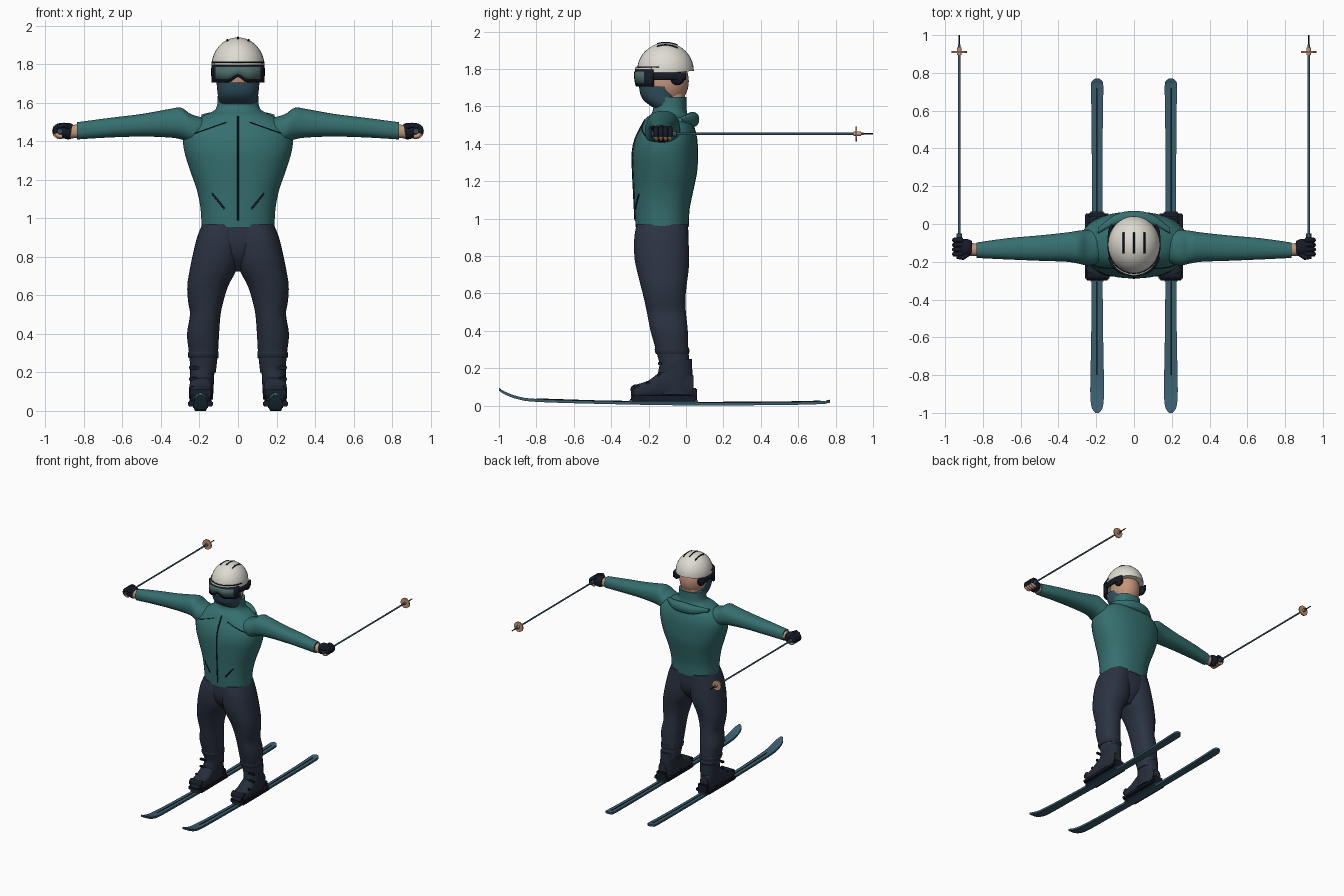
import bpy, bmesh
from math import sin, cos, pi, radians, exp
from mathutils import Vector

cube = bpy.data.objects.get("Cube")
if cube:
    bpy.data.objects.remove(cube)


def material(name, *rgb):
    m = bpy.data.materials.new(name)
    m.use_nodes = True
    m.diffuse_color = (*rgb, 1)
    bsdf = m.node_tree.nodes["Principled BSDF"]
    bsdf.inputs["Base Color"].default_value = (*rgb, 1)
    bsdf.inputs["Roughness"].default_value = 0.7
    return m


TEAL = material("jacket teal", .036, .16, .16)
NAVY = material("trouser navy", .024, .033, .055)
BOOT = material("boot slate", .018, .026, .042)
DARK = material("dark trim", .008, .011, .02)
WHITE = material("helmet white", .74, .71, .64)
SKIN = material("tan", .56, .3, .19)
BLUE = material("face cover blue", .028, .075, .11)
LENS = material("lens grey green", .07, .15, .14)
SKI = material("ski blue", .042, .11, .155)


def finish(name, mesh, mat, mirror=False, angle=40):
    ob = bpy.data.objects.new(name, mesh)
    bpy.context.collection.objects.link(ob)
    mesh.materials.clear()
    mesh.materials.append(mat)
    bpy.ops.object.select_all(action='DESELECT')
    ob.select_set(True)
    bpy.context.view_layer.objects.active = ob
    bpy.ops.object.shade_smooth_by_angle(angle=radians(angle))
    if mirror:
        ob.modifiers.new("Mirror", 'MIRROR').use_mirror_merge = False
    return ob


def from_bmesh(name, bm, mat, mirror=False):
    bmesh.ops.recalc_face_normals(bm, faces=bm.faces)
    mesh = bpy.data.meshes.new(name)
    bm.to_mesh(mesh)
    bm.free()
    return finish(name, mesh, mat, mirror)


def resample(rows, steps):
    """Smooth curve through every row of numbers."""
    rows = [Vector(r) for r in rows]
    out = []
    for i in range(len(rows) - 1):
        p, q = rows[i], rows[i + 1]
        a = rows[max(i - 1, 0)]
        b = rows[min(i + 2, len(rows) - 1)]
        for k in range(steps):
            t = k / steps
            out.append(p + (q - a) * (t / 2) + (a * 2 - p * 5 + q * 4 - b) * (t * t / 2)
                       + (p * 3 - a - q * 3 + b) * (t ** 3 / 2))
    return out + [rows[-1]]


def loft(name, mat, axis, rows, mirror=False, n=28, power=2.3, steps=4):
    """Skin rounded sections; each row is position, then low/high of both cross axes."""
    bm = bmesh.new()
    rings = []
    for t, a0, a1, b0, b1 in resample(rows, steps):
        ring = []
        for k in range(n):
            w = 2 * pi * (k + .5) / n
            c, s = cos(w), sin(w)
            u = abs(c) ** (2 / power) * (1 if c > 0 else -1)
            v = abs(s) ** (2 / power) * (1 if s > 0 else -1)
            a = (a0 + a1) / 2 + (a1 - a0) / 2 * u
            b = (b0 + b1) / 2 + (b1 - b0) / 2 * v
            ring.append(bm.verts.new({'x': (t, a, b), 'y': (a, t, b), 'z': (a, b, t)}[axis]))
        rings.append(ring)
    for r, q in zip(rings, rings[1:]):
        for k in range(n):
            bm.faces.new((r[k], r[(k + 1) % n], q[(k + 1) % n], q[k]))
    bm.faces.new(rings[0])
    bm.faces.new(rings[-1])
    return from_bmesh(name, bm, mat, mirror)


def tube(name, mat, pts, radius, mirror=False):
    cu = bpy.data.curves.new(name, 'CURVE')
    cu.dimensions = '3D'
    cu.bevel_depth, cu.bevel_resolution, cu.use_fill_caps = radius, 3, True
    sp = cu.splines.new('POLY')
    sp.points.add(len(pts) - 1)
    for p, co in zip(sp.points, pts):
        p.co = (*co, 1)
    tmp = bpy.data.objects.new(name + "_path", cu)
    bpy.context.collection.objects.link(tmp)
    dg = bpy.context.evaluated_depsgraph_get()
    mesh = bpy.data.meshes.new_from_object(tmp.evaluated_get(dg))
    bpy.data.objects.remove(tmp)
    return finish(name, mesh, mat, mirror)


def ball(name, mat, centre, radii, mirror=False, cut=None):
    bm = bmesh.new()
    bmesh.ops.create_uvsphere(bm, u_segments=32, v_segments=20, radius=1)
    for v in bm.verts:
        v.co = Vector(c + r * x for c, r, x in zip(centre, radii, v.co))
    if cut:
        bmesh.ops.bisect_plane(bm, geom=bm.verts[:] + bm.edges[:] + bm.faces[:],
                               plane_co=cut[0], plane_no=cut[1], clear_inner=True)
        bmesh.ops.holes_fill(bm, edges=[e for e in bm.edges if e.is_boundary])
    return from_bmesh(name, bm, mat, mirror)


def box(name, mat, centre, size, mirror=False, bevel=.006):
    bm = bmesh.new()
    bmesh.ops.create_cube(bm, size=1)
    for v in bm.verts:
        v.co = Vector(c + s * x for c, s, x in zip(centre, size, v.co))
    bmesh.ops.bevel(bm, geom=bm.edges[:], offset=bevel, segments=2, affect='EDGES')
    return from_bmesh(name, bm, mat, mirror)


def band(name, mat, z0, z1, rx, ry, start, end, thick, notch=0, mirror=False, power=2.5):
    """Curved upright strip around the head; angles in degrees, -90 is the face."""
    bm = bmesh.new()
    cols = []
    for k in range(25):
        w = radians(start + (end - start) * k / 24)
        c, s = cos(w), sin(w)
        x = rx * abs(c) ** (2 / power) * (1 if c > 0 else -1)
        y = -.1 + ry * abs(s) ** (2 / power) * (1 if s > 0 else -1)
        low = z0 + notch * exp(-(x / .03) ** 2)
        cols.append([bm.verts.new((x, y, low + (z1 - low) * j / 2)) for j in range(3)])
    for a, b in zip(cols, cols[1:]):
        for j in range(2):
            bm.faces.new((a[j], b[j], b[j + 1], a[j + 1]))
    ob = from_bmesh(name, bm, mat, mirror)
    mod = ob.modifiers.new("Solidify", 'SOLIDIFY')
    mod.thickness, mod.offset = thick, 0
    return ob


# Jacket
jacket = loft("jacket_body", TEAL, 'z', [
    (z, -w, w, y0, y1) for z, w, y0, y1 in (
        (.955, .19, -.27, .015), (1.05, .195, -.275, .02), (1.15, .215, -.28, .04),
        (1.25, .25, -.285, .06), (1.35, .28, -.287, .065), (1.43, .285, -.27, .06),
        (1.49, .25, -.24, .045), (1.535, .18, -.215, .025), (1.57, .115, -.18, .005),
        (1.65, .105, -.17, .002))], n=40)
loft("sleeves", TEAL, 'x', [
    (.16, -.2, -.03, 1.37, 1.52), (.24, -.22, -.03, 1.39, 1.54), (.295, -.21, -.035, 1.41, 1.575),
    (.36, -.2, -.045, 1.42, 1.568), (.5, -.195, -.06, 1.425, 1.543),
    (.67, -.188, -.075, 1.42, 1.522), (.835, -.18, -.098, 1.41, 1.5)], mirror=True)
loft("folded_hood", TEAL, 'x', [
    (-.19, -.05, -.02, 1.515, 1.54), (-.1, -.01, .05, 1.495, 1.56), (0, 0, .07, 1.49, 1.57),
    (.1, -.01, .05, 1.495, 1.56), (.19, -.05, -.02, 1.515, 1.54)])

# Zip and pocket seams laid on the jacket front
bpy.context.view_layer.update()


def seam(name, x0, z0, x1, z1, radius, mirror=True):
    pts = []
    for k in range(17):
        x, z = x0 + (x1 - x0) * k / 16, z0 + (z1 - z0) * k / 16
        hit, co, _, _ = jacket.ray_cast((x, -2, z), (0, 1, 0))
        if hit:
            pts.append(co)
    tube(name, DARK, pts, radius, mirror)


seam("front_zip", 0, .99, 0, 1.53, .005, False)
seam("hip_pocket_zips", .07, 1.05, .135, 1.13, .005)
seam("chest_pocket_seams", .06, 1.5, .23, 1.44, .003)

# Trousers
loft("trouser_seat", NAVY, 'z', [
    (.97, -.186, .186, -.266, .012), (.88, -.19, .19, -.268, .012),
    (.8, -.14, .14, -.245, -.005), (.725, -.04, .04, -.18, -.06)])
loft("trouser_legs", NAVY, 'z', [
    (.97, -.02, .186, -.264, .01), (.9, -.02, .214, -.277, .013), (.8, -.01, .238, -.277, .018),
    (.73, .008, .252, -.265, .015), (.65, .05, .264, -.245, .005), (.57, .075, .26, -.225, -.003),
    (.5, .09, .25, -.21, 0), (.4, .098, .265, -.19, .01), (.31, .103, .256, -.165, .012),
    (.2, .115, .245, -.135, .022)], mirror=True)
loft("trouser_cuffs", BOOT, 'z', [
    (.275, .102, .257, -.16, .016), (.285, .1, .26, -.165, .018),
    (.3, .1, .26, -.168, .018), (.31, .102, .257, -.166, .015)], mirror=True, steps=2)

# Boots and bindings
loft("boot_shafts", BOOT, 'z', [
    (.06, .13, .25, -.17, .035), (.15, .125, .25, -.155, .035), (.25, .12, .248, -.135, .032)],
    mirror=True)
loft("boot_feet", BOOT, 'y', [
    (-.295, .16, .235, .05, .085), (-.27, .138, .252, .04, .11), (-.2, .133, .255, .04, .135),
    (-.12, .135, .252, .04, .19), (-.03, .14, .247, .04, .2), (.04, .16, .23, .045, .16)],
    mirror=True, power=2.8)
box("boot_soles", DARK, (.195, -.12, .038), (.13, .35, .03), True)
box("binding_plates", BLUE, (.195, -.12, .022), (.08, .37, .025), True)
tube("toe_bindings", DARK, [(.14, -.27, .085), (.25, -.27, .085)], .028, True)
box("heel_bindings", DARK, (.195, .045, .06), (.09, .03, .07), True)
for z, y in ((.12, -.2), (.165, -.145), (.225, -.14)):
    box("boot_buckles", DARK, (.225, y, z), (.06, .02, .018), True, .004)

# Skis
ski = ((-1, .01, .088), (-.97, .03, .068), (-.9, .037, .042), (-.8, .036, .028), (-.5, .031, .018),
       (0, .028, .009), (.5, .03, .011), (.72, .033, .016), (.755, .028, .021), (.77, .01, .024))
loft("skis", SKI, 'y', [(y, .195 - w, .195 + w, z - .008, z + .008) for y, w, z in ski],
     True, 4, 40)
tube("ski_front_grooves", DARK, [(.195, y, z + .008) for y, w, z in ski[3:6]], .003, True)
tube("ski_rear_grooves", DARK, [(.195, y, z + .008) for y, w, z in ski[5:8]], .003, True)

# Head, face cover and helmet
ball("head", SKIN, (0, -.11, 1.735), (.108, .125, .14))
loft("neck", SKIN, 'z', [(1.58, -.08, .08, -.16, -.01), (1.72, -.08, .08, -.16, 0)])
loft("face_cover", BLUE, 'z', [
    (1.59, -.09, .09, -.17, -.04), (1.625, -.102, .102, -.22, -.045),
    (1.66, -.108, .108, -.243, -.05), (1.705, -.112, .112, -.252, -.06)], power=2.4)
H, R = Vector((0, -.11, 1.79)), Vector((.138, .152, .15))
ball("helmet", WHITE, H, R, cut=((0, -.11, 1.775), (0, -.1, 1)))
band("helmet_rim", DARK, 1.808, 1.814, .139, .16, -165, -15, .008, power=2.1)
band("helmet_peak", WHITE, 1.796, 1.808, .136, .166, -150, -30, .012, power=2.1)
for x in (-.055, 0, .055):
    pts = []
    for k in range(9):
        y = -.045 - .11 * k / 8
        top = (1 - (x / R.x) ** 2 - ((y - H.y) / R.y) ** 2) ** .5
        pts.append((x, y, H.z + R.z * top))
    tube("helmet_vent", DARK, pts, .005)

# Goggles
band("goggle_frame", DARK, 1.705, 1.797, .136, .162, -158, -22, .022, .03)
band("goggle_lens", LENS, 1.723, 1.787, .137, .17, -152, -28, .014, .028)
band("goggle_straps", DARK, 1.74, 1.782, .134, .15, -40, 35, .014, mirror=True)
ball("ear_pads", DARK, (.112, -.045, 1.75), (.025, .038, .037), True)

# Gloved hands
loft("wrists", SKIN, 'x', [(.81, -.17, -.105, 1.42, 1.49), (.87, -.168, -.1, 1.415, 1.485)], True)
loft("glove_palms", DARK, 'x', [
    (.858, -.165, -.09, 1.42, 1.488), (.88, -.172, -.08, 1.41, 1.497),
    (.915, -.17, -.08, 1.42, 1.492), (.942, -.15, -.09, 1.435, 1.48)], True)


def curl(start, end, y, r):
    return [(.922 + r * cos(radians(a)), y, 1.455 + r * sin(radians(a)))
            for a in range(start, end, -15)]


for y in (-.16, -.135, -.11, -.085):
    tube("glove_fingers", DARK, curl(120, -35, y, .028), .013, True)
    tube("finger_tips", SKIN, curl(-20, -120, y, .029), .011, True)
tube("glove_thumbs", DARK, [(.88, -.16, 1.475), (.905, -.178, 1.485), (.935, -.172, 1.475)],
     .013, True)

# Poles
X, Z = .925, 1.453
for name, mat, y0, y1, r in (("pole_grips", BLUE, -.185, -.05, .015), ("pole_shafts", SKI, -.1, .95, .0065),
                             ("pole_tips", DARK, .94, 1, .004), ("pole_baskets", SKIN, .905, .915, .042),
                             ("basket_hubs", SKIN, .895, .935, .013)):
    tube(name, mat, [(X, y0, Z), (X, y1, Z)], r, True)
